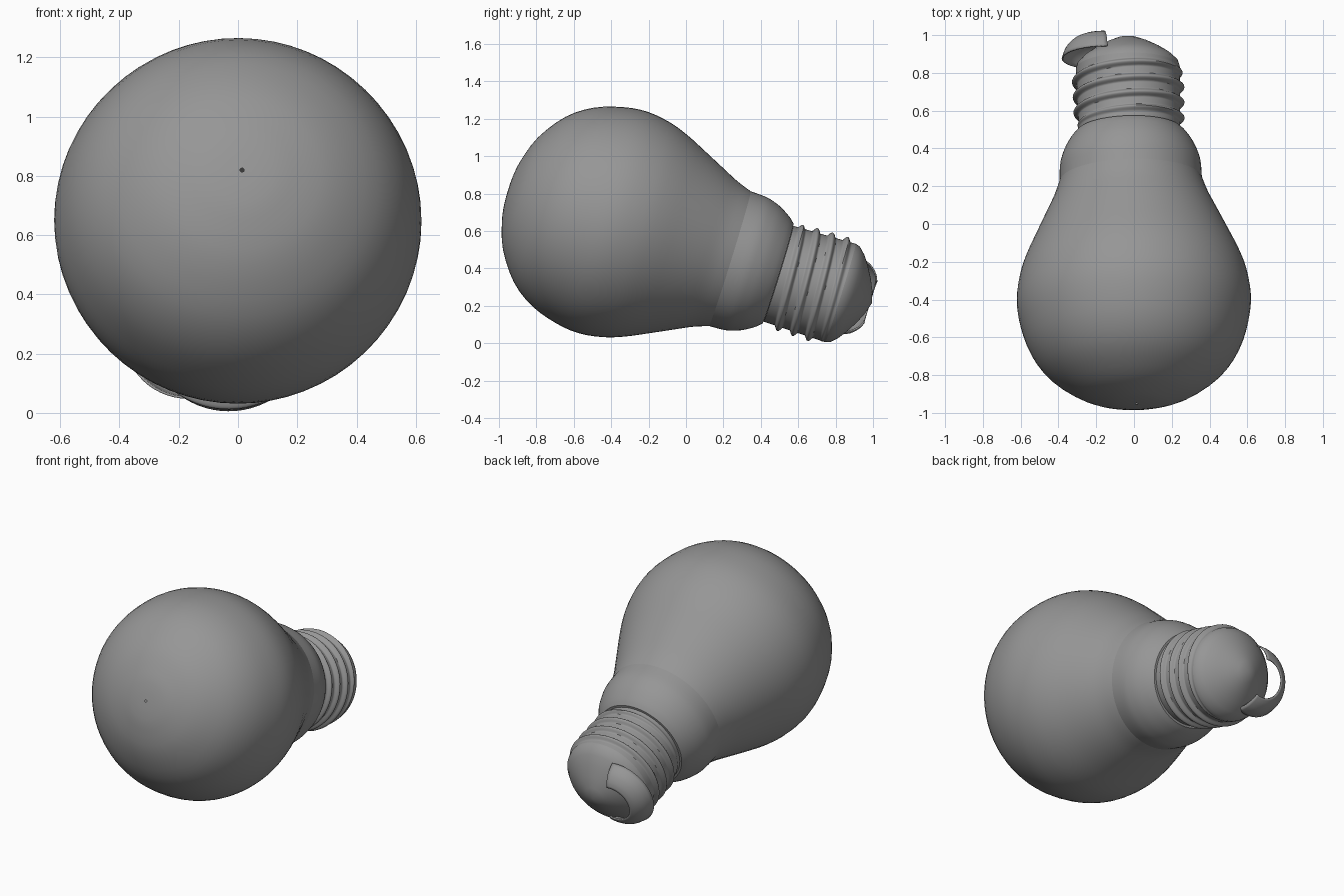
import bpy, bmesh, math
from mathutils import Vector, Matrix

if "Cube" in bpy.data.objects:
    bpy.data.objects.remove(bpy.data.objects["Cube"])

grey = bpy.data.materials.new("plain_grey")
grey.diffuse_color = (0.305, 0.305, 0.305, 1)
grey.use_nodes = True
grey.node_tree.nodes["Principled BSDF"].inputs["Base Color"].default_value = grey.diffuse_color

# Tilted bulb frame: origin at the globe centre, local z runs along the axis to the base
axis = Vector((-0.025, 0.955, -0.296)).normalized()
side = (Vector((1, 0, 0)) - axis * axis.x).normalized()
down = axis.cross(side)
frame = Matrix.Translation((0, -0.42, 0.655)) @ Matrix((side, down, axis)).transposed().to_4x4()


def surface(name, rows, point, steps, start=0.0, end=2 * math.pi, offset=(0, 0, 0), crease=35):
    """Sweep rows of (t, r) around the axis; point() may change the radius by angle."""
    closed = end - start > 6.28
    bm = bmesh.new()
    grid = []
    for t, r in rows:
        ring = []
        for i in range(steps if closed else steps + 1):
            a = start + (end - start) * i / steps
            rad = point(t, r, a)
            ring.append(bm.verts.new((rad * math.cos(a) + offset[0],
                                      rad * math.sin(a) + offset[1], t + offset[2])))
        grid.append(ring)
    n = len(grid[0])
    for p, q in zip(grid, grid[1:]):
        for i in range(n if closed else n - 1):
            j = (i + 1) % n
            bm.faces.new((p[i], p[j], q[j], q[i]))
    bmesh.ops.remove_doubles(bm, verts=bm.verts, dist=1e-5)
    for f in bm.faces:
        f.smooth = True
    bm.transform(frame)
    me = bpy.data.meshes.new(name)
    bm.to_mesh(me)
    bm.free()
    me.set_sharp_from_angle(angle=math.radians(crease))
    me.materials.append(grey)
    ob = bpy.data.objects.new(name, me)
    bpy.context.collection.objects.link(ob)
    return ob


def smooth_profile(pts, sub=3):
    """Catmull-Rom refinement of a profile."""
    p = [Vector(q) for q in pts]
    p = [p[0] * 2 - p[1]] + p + [p[-1] * 2 - p[-2]]
    out = []
    for a, b, c, d in zip(p, p[1:], p[2:], p[3:]):
        for k in range(sub):
            u = k / sub
            out.append(0.5 * (2 * b + (c - a) * u + (2 * a - 5 * b + 4 * c - d) * u * u
                              + (3 * b - a - 3 * c + d) * u ** 3))
    return [tuple(v) for v in out] + [tuple(p[-2])]


def plain(t, r, a):
    return r


# Glass globe, with a tiny opening at the pole, flowing into the neck
globe = smooth_profile([(-0.556, 0.007), (-0.553, 0.08), (-0.538, 0.17), (-0.487, 0.315),
                        (-0.38, 0.463), (-0.25, 0.555), (-0.1, 0.605), (0.03, 0.62),
                        (0.16, 0.602), (0.27, 0.565), (0.388, 0.51), (0.508, 0.452),
                        (0.60, 0.408), (0.685, 0.377)])
surface("glass_globe", globe, plain, 64)

# Collar below the neck, closed inward at the screw
collar = smooth_profile([(0.685, 0.377), (0.77, 0.373), (0.82, 0.361), (0.87, 0.341),
                         (0.925, 0.307), (0.955, 0.28)])
surface("neck_collar", collar + [(0.957, 0.2)], plain, 64)


# Screw base with one helical thread that fades out at both ends
def thread(t, r, a):
    fade = max(0.0, min(1.0, (t - 0.98) / 0.03, (1.29 - t) / 0.03))
    wave = math.cos(2 * math.pi * (t - 1.0) / 0.085 - a - math.pi / 2)
    return r + 0.024 * fade * max(0.0, wave)


rows = [(0.957, 0.2)] + [(0.957 + 0.348 * i / 72, 0.268 + 0.007 * i / 72) for i in range(73)]
surface("screw_base", rows, thread, 64, crease=50)

# Domed end cap
surface("end_cap", [(1.305, 0.275), (1.33, 0.268), (1.365, 0.234), (1.40, 0.185),
                    (1.435, 0.125), (1.463, 0.065), (1.482, 0.0)], plain, 64)

# Curved half-ring contact plate standing off to one side of the tip
plate = surface("contact_ring", smooth_profile([(1.475, 0.115), (1.458, 0.15), (1.42, 0.187),
                                                (1.365, 0.21)]), plain, 32,
                math.radians(70), math.radians(278), (-0.135, 0, 0))
solid = plate.modifiers.new("thickness", 'SOLIDIFY')
solid.thickness = 0.008
solid.offset = 0
